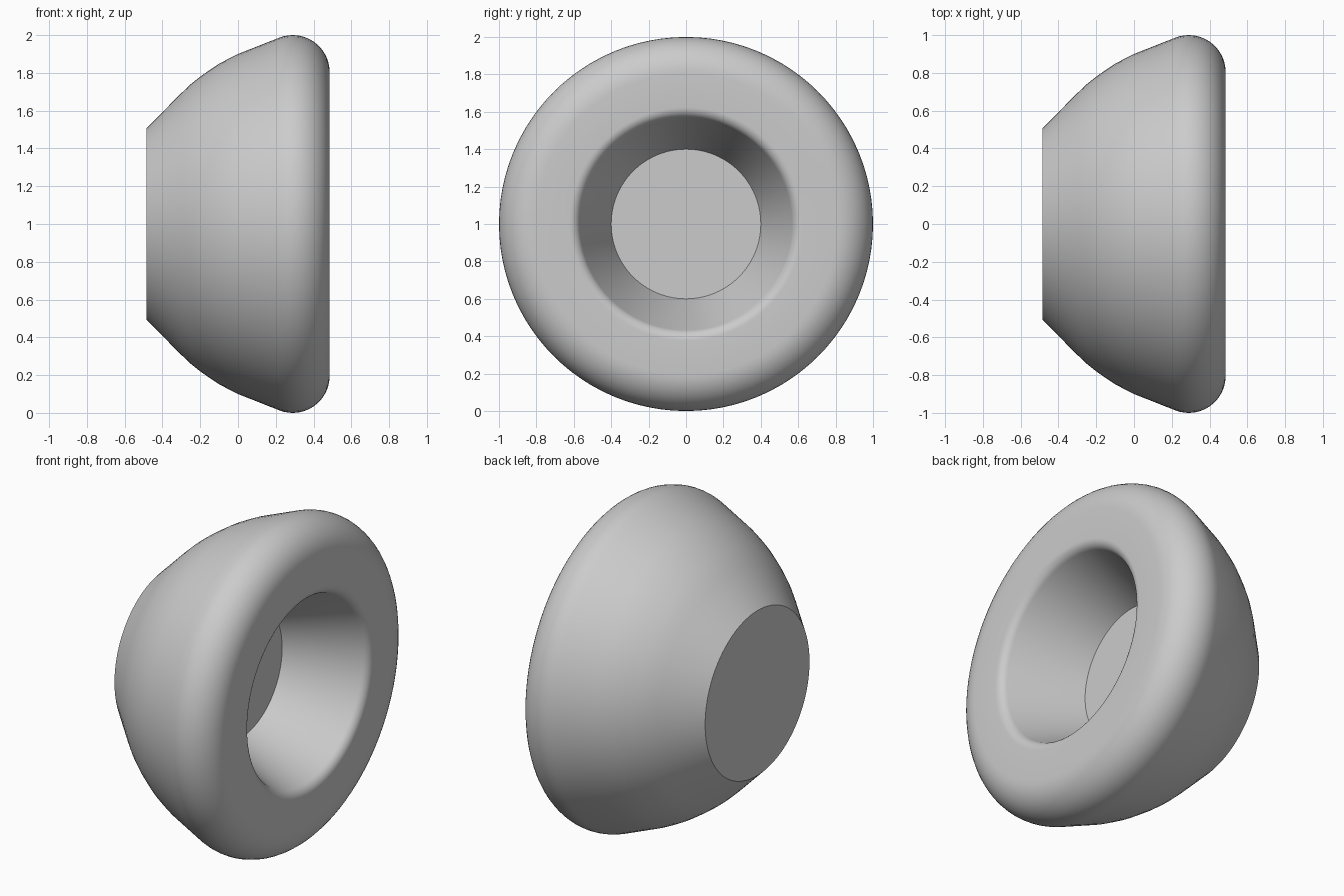
import bpy, bmesh
from math import cos, sin, pi, radians
from mathutils import Vector, Matrix

cube = bpy.data.objects.get("Cube")
if cube:
    bpy.data.objects.remove(cube, do_unlink=True)

SEGMENTS = 96


def arc(cx, cr, rad, start, end, steps):
    """Points (x, radius) of an arc; angles in degrees from +x."""
    result = []
    for i in range(steps + 1):
        a = radians(start + (end - start) * i / steps)
        result.append((cx + rad * cos(a), cr + rad * sin(a)))
    return result


# Profile from the back cap, over the rounded rim, into the recess
profile = [(-0.485, 0.0), (-0.485, 0.507), (-0.3, 0.693), (-0.25, 0.74),
           (-0.2, 0.78), (-0.15, 0.815), (-0.1, 0.848), (-0.05, 0.875), (0.0, 0.9)]
profile += arc(0.29, 0.805, 0.195, 112, 0, 14)
profile += arc(0.425, 0.624, 0.06, 0, -70, 8)
profile += [(0.02, 0.4), (0.02, 0.0)]

# Revolve the profile around the x axis
bm = bmesh.new()
verts = [bm.verts.new((x, 0, r)) for x, r in profile]
edges = [bm.edges.new(pair) for pair in zip(verts, verts[1:])]
bmesh.ops.spin(bm, geom=verts + edges, cent=(0, 0, 0), axis=(1, 0, 0),
               angle=2 * pi, steps=SEGMENTS, use_duplicate=False)
bmesh.ops.remove_doubles(bm, verts=bm.verts, dist=0.0005)
bmesh.ops.recalc_face_normals(bm, faces=bm.faces)
bmesh.ops.transform(bm, matrix=Matrix.Translation(Vector((0, 0, 1))), verts=bm.verts)
mesh = bpy.data.meshes.new("recessed_knob")
bm.to_mesh(mesh)
bm.free()

knob = bpy.data.objects.new("recessed_knob", mesh)
bpy.context.collection.objects.link(knob)

# Plain grey
grey = bpy.data.materials.new("light_grey")
grey.use_nodes = True
colour = (0.6, 0.6, 0.6, 1)
grey.diffuse_color = colour
grey.node_tree.nodes["Principled BSDF"].inputs["Base Color"].default_value = colour
mesh.materials.append(grey)

# Smooth sides with crisp cap and floor edges
bpy.ops.object.select_all(action="DESELECT")
knob.select_set(True)
bpy.context.view_layer.objects.active = knob
bpy.ops.object.shade_smooth_by_angle(angle=radians(35))
